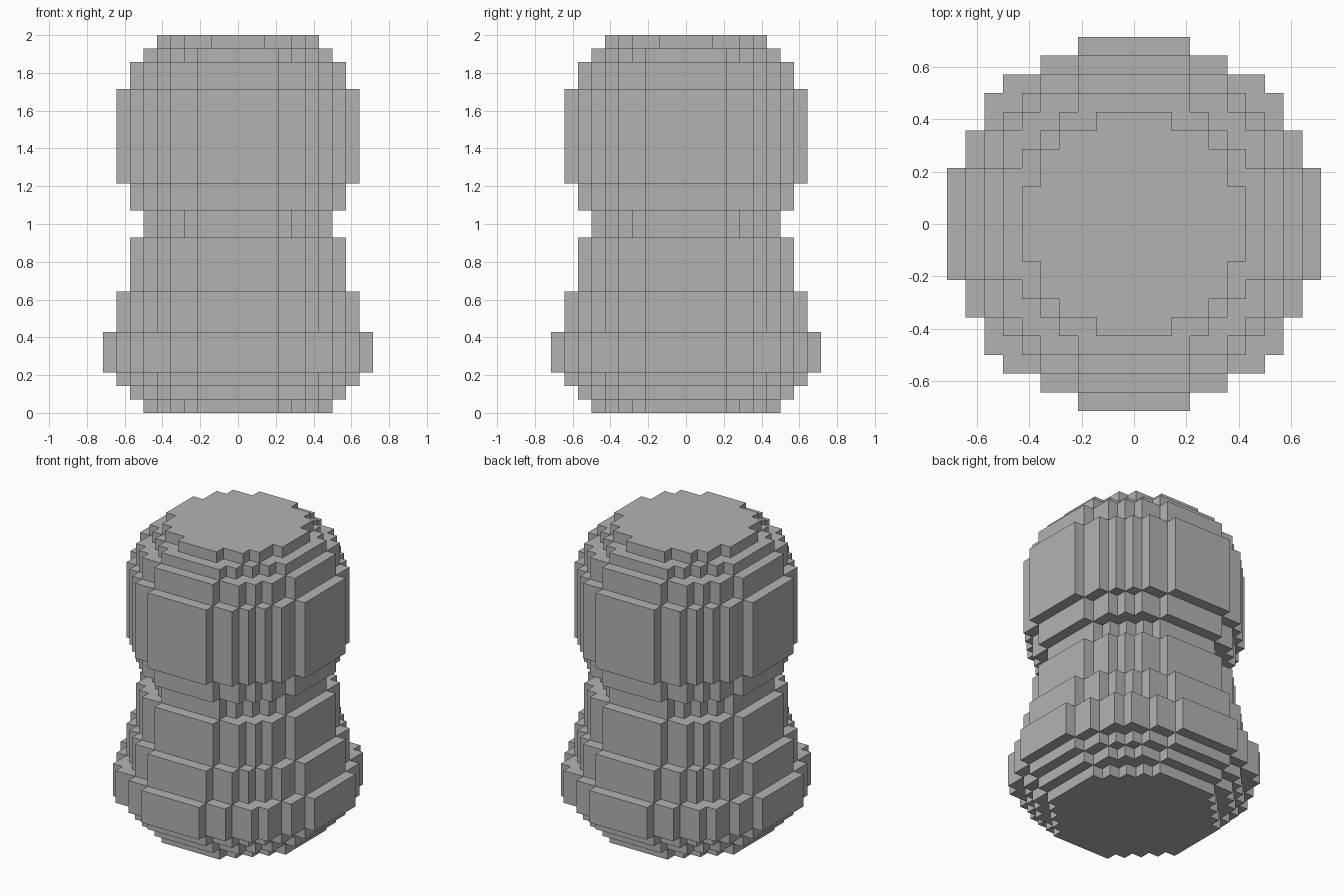
import bpy
import bmesh
import math

UNIT = 1 / 14  # edge of one block

if "Cube" in bpy.data.objects:
    bpy.data.objects.remove(bpy.data.objects["Cube"], do_unlink=True)

stone = bpy.data.materials.new("plain grey")
stone.use_nodes = True
GREY = (0.45, 0.45, 0.45, 1)
stone.diffuse_color = GREY
stone.node_tree.nodes["Principled BSDF"].inputs["Base Color"].default_value = GREY


def blocky_circle(radius):
    """Corners of the stepped outline of a circle drawn in whole blocks."""
    # half width of each row: blocks whose centre lies inside the circle
    rows = [math.floor(math.sqrt(radius ** 2 - (i + 0.5) ** 2) + 0.5)
            for i in range(radius)]
    quarter = []
    for i in range(radius - 1):
        if rows[i] != rows[i + 1]:
            quarter += [(rows[i], i + 1), (rows[i + 1], i + 1)]
    quarter.append((rows[-1], radius))
    outline = []
    for _ in range(4):
        outline += quarter
        quarter = [(-y, x) for x, y in quarter]
    return outline


def stepped_part(name, bottom, layers):
    """Stack of stepped discs, each given as (radius, height) in blocks."""
    bm = bmesh.new()
    z = bottom
    for radius, height in layers:
        ring = [bm.verts.new((x * UNIT, y * UNIT, z * UNIT))
                for x, y in blocky_circle(radius)]
        face = bm.faces.new(ring)
        top = bmesh.ops.extrude_face_region(bm, geom=[face], use_keep_orig=True)
        moved = [v for v in top["geom"] if isinstance(v, bmesh.types.BMVert)]
        bmesh.ops.translate(bm, verts=moved, vec=(0, 0, height * UNIT))
        z += height
    bmesh.ops.recalc_face_normals(bm, faces=bm.faces)
    mesh = bpy.data.meshes.new(name)
    bm.to_mesh(mesh)
    bm.free()
    mesh.materials.append(stone)
    bpy.context.collection.objects.link(bpy.data.objects.new(name, mesh))
    return z


# Parts from the ground up
level = stepped_part("base", 0, [(7, 1), (8, 1), (9, 1), (10, 3)])
level = stepped_part("lower_body", level, [(9, 3), (8, 4)])
level = stepped_part("waist", level, [(7, 2)])
level = stepped_part("upper_body", level, [(8, 2), (9, 7)])
level = stepped_part("domed_top", level, [(8, 2), (7, 1), (6, 1)])
